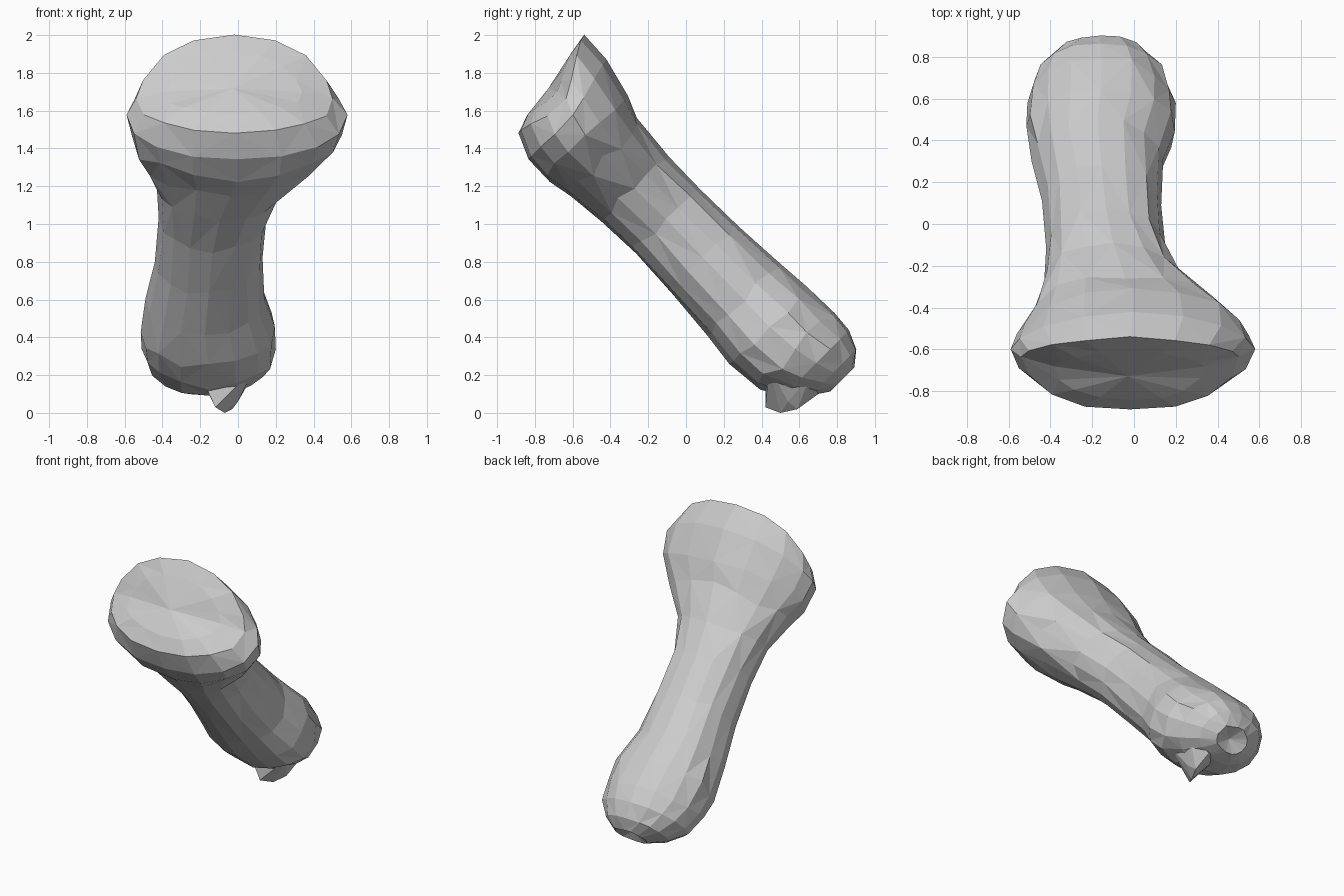
import bpy, bmesh, random
from math import sin, cos, pi, sqrt, copysign

random.seed(4)
SIDES = 16
R2 = sqrt(2)

# Sections along the 45 degree axis: position, tilt, sideways doming,
# left x, right x, low edge, high edge, upper-half pointedness
SECTIONS = [
    (-1.74, 0.17, 0.06, -0.38, 0.34, 0.52, 0.92, 1.2),
    (-1.73, 0.20, 0.11, -0.54, 0.50, 0.42, 1.035, 1.25),
    (-1.58, 0.12, 0.04, -0.59, 0.58, 0.36, 1.025, 1.25),
    (-1.42, 0.05, 0.02, -0.56, 0.55, 0.355, 0.97, 1.2),
    (-1.26, 0.00, 0.00, -0.49, 0.41, 0.38, 0.92, 1.1),
    (-1.05, 0.00, 0.00, -0.43, 0.23, 0.40, 0.895, 1.0),
    (-0.80, 0.00, 0.00, -0.42, 0.15, 0.41, 0.89, 0.95),
    (-0.50, 0.00, 0.00, -0.44, 0.13, 0.395, 0.895, 0.95),
    (-0.22, 0.00, 0.00, -0.49, 0.14, 0.37, 0.91, 0.95),
    (0.00, 0.00, 0.00, -0.515, 0.195, 0.345, 0.925, 0.95),
    (0.17, 0.00, 0.00, -0.51, 0.20, 0.365, 0.93, 0.95),
    (0.30, 0.00, 0.00, -0.475, 0.15, 0.43, 0.92, 0.95),
    (0.40, 0.00, 0.00, -0.39, 0.07, 0.53, 0.875, 0.95),
    (0.46, 0.00, 0.00, -0.26, -0.02, 0.62, 0.80, 0.95),
]


def place(x, s, t):
    return (x, (s + t) / R2, (t - s) / R2)


def soft(v, power):
    return copysign(abs(v) ** power, v)


def make_object(name, bm):
    bmesh.ops.recalc_face_normals(bm, faces=bm.faces)
    mesh = bpy.data.meshes.new(name)
    bm.to_mesh(mesh)
    bm.free()
    obj = bpy.data.objects.new(name, mesh)
    bpy.context.collection.objects.link(obj)
    return obj


# Bone: lofted shaft with a broad flared head and a rounded lower knob
bm = bmesh.new()
rings = []
for k, (s, tilt, dome, left, right, low, high, point) in enumerate(SECTIONS):
    ring = []
    for i in range(SIDES):
        a = 2 * pi * i / SIDES
        power = point if sin(a) > 0.01 else 0.92
        x = (left + right) / 2 + (right - left) / 2 * soft(cos(a), 0.92)
        t = (low + high) / 2 + (high - low) / 2 * soft(sin(a), power)
        along = s - tilt * (t - 0.7) + dome * cos(a) ** 4
        if 3 <= k <= 10:
            along += random.uniform(-0.03, 0.03)
        if i % 4:
            x += random.uniform(-0.008, 0.008)
            t += random.uniform(-0.008, 0.008)
        ring.append(bm.verts.new(place(x, along, t)))
    rings.append(ring)

for k, (a, b) in enumerate(zip(rings, rings[1:])):
    for i in range(SIDES):
        j = (i + 1) % SIDES
        if (i + k) % 2:
            bm.faces.new((a[i], a[j], b[j]))
            bm.faces.new((a[i], b[j], b[i]))
        else:
            bm.faces.new((a[i], a[j], b[i]))
            bm.faces.new((a[j], b[j], b[i]))

# End caps: nearly flat head face, small hollow in the lower end
for ring, centre in ((rings[0], place(-0.03, -1.73, 0.70)),
                     (rings[-1], place(-0.14, 0.42, 0.70))):
    tip = bm.verts.new(centre)
    for i in range(SIDES):
        bm.faces.new((ring[i], ring[(i + 1) % SIDES], tip))
make_object("bone_shaft", bm)

# Small chipped spur under the lower knob
bm = bmesh.new()
for p in [(-0.12, 0.42, 0.03), (-0.07, 0.50, 0.0), (-0.03, 0.59, 0.02),
          (-0.13, 0.45, 0.10), (0.0, 0.54, 0.06), (0.08, 0.66, 0.20),
          (0.09, 0.44, 0.24), (-0.20, 0.42, 0.20), (-0.18, 0.66, 0.15),
          (-0.05, 0.70, 0.10)]:
    bm.verts.new(p)
bmesh.ops.convex_hull(bm, input=bm.verts)
make_object("bone_spur", bm)
